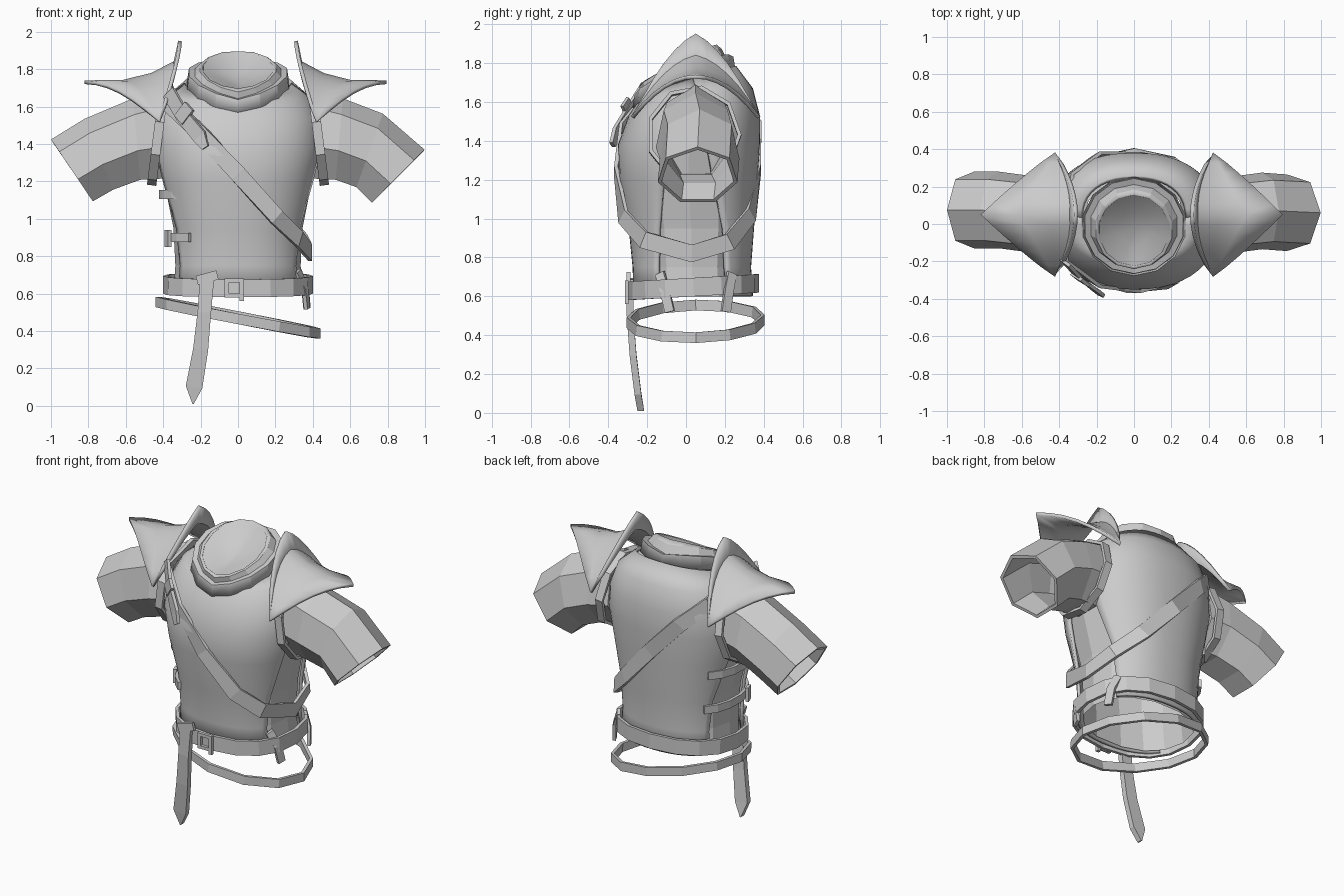
import bpy, bmesh, math
from mathutils import Vector

cube = bpy.data.objects.get("Cube")
if cube:
    bpy.data.objects.remove(cube)

grey = bpy.data.materials.new("plain_grey")
grey.use_nodes = True
grey.diffuse_color = (0.6, 0.6, 0.6, 1)
grey.node_tree.nodes["Principled BSDF"].inputs["Base Color"].default_value = (0.6, 0.6, 0.6, 1)


def make(name, rows, wrap=False, loop=False, smooth=0, thick=0):
    """Skin a grid of points; wrap closes each row, loop joins last row to first."""
    bm = bmesh.new()
    grid = [[bm.verts.new(p) for p in row] for row in rows]
    n, m = len(grid), len(grid[0])
    for i in range(n if loop else n - 1):
        for j in range(m if wrap else m - 1):
            a, b = grid[i], grid[(i + 1) % n]
            k = (j + 1) % m
            bm.faces.new((a[j], a[k], b[k], b[j]))
    if wrap and not loop and m == 4:
        bm.faces.new(grid[0])
        bm.faces.new(grid[-1])
    bmesh.ops.remove_doubles(bm, verts=bm.verts, dist=0.0005)
    bmesh.ops.recalc_face_normals(bm, faces=bm.faces)
    mesh = bpy.data.meshes.new(name)
    bm.to_mesh(mesh)
    bm.free()
    mesh.materials.append(grey)
    obj = bpy.data.objects.new(name, mesh)
    bpy.context.collection.objects.link(obj)
    if thick:
        mod = obj.modifiers.new("thickness", "SOLIDIFY")
        mod.thickness = thick
        mod.offset = 0
    if smooth:
        bpy.ops.object.select_all(action="DESELECT")
        obj.select_set(True)
        bpy.context.view_layer.objects.active = obj
        bpy.ops.object.shade_smooth_by_angle(angle=math.radians(smooth))
    return obj


def radial(p):
    return p - Vector((0, 0.03, min(p.z, 1.5)))


def forward(p):
    return Vector((0, -1, 0))


def ribbon(name, points, width, out=radial, closed=False, thick=0.02, taper=None):
    """Flat strap of box section following points, facing outwards."""
    pts = [Vector(p) for p in points]
    n, rows = len(pts), []
    for i, p in enumerate(pts):
        a = pts[(i - 1) % n] if closed else pts[max(i - 1, 0)]
        b = pts[(i + 1) % n] if closed else pts[min(i + 1, n - 1)]
        o = out(p).normalized()
        w = (b - a).cross(o).normalized() * width / 2
        if taper:
            w *= taper[i]
        o *= thick
        rows.append([p - w, p + w, p + w + o, p - w + o])
    return make(name, rows, wrap=True, loop=closed)


def oval(t, rx, front, back, z, slope=0, power=0.87):
    c, s = math.cos(t), math.sin(t)
    y = (front + back) / 2 + (back - front) / 2 * math.copysign(abs(s) ** power, s)
    return Vector((rx * math.copysign(abs(c) ** power, c), y, z + slope * y))


def circle(n):
    return [math.tau * i / n for i in range(n)]


# Torso sections: half width, front y, back y, height, slope, side gap in degrees
SECTIONS = [
    (.36, -.26, .335, .60, 0, 32),
    (.35, -.265, .325, .75, 0, 32),
    (.36, -.285, .34, .95, 0, 28),
    (.41, -.335, .36, 1.20, 0, 18),
    (.445, -.34, .37, 1.38, 0, 12),
    (.43, -.285, .37, 1.53, 0, 4),
    (.38, -.22, .335, 1.64, .08, 0),
    (.28, -.18, .25, 1.71, .28, 0),
]

# Cloth under the armour, faceted
make("shirt", [[oval(t, rx - .015, f + .025, b - .025, z, s) for t in circle(14)]
               for rx, f, b, z, s, g in SECTIONS], wrap=True)


# Smooth breast and back plates
def plate(name, start):
    rows = []
    for rx, f, b, z, s, gap in SECTIONS:
        lo, hi = start + gap, start + 180 - gap
        rows.append([oval(math.radians(lo + (hi - lo) * i / 20), rx, f, b, z, s)
                     for i in range(21)])
    make(name, rows, smooth=50, thick=.02)


plate("breastplate", 180)
plate("backplate", 0)

# Stepped collar: half width, front y, back y, height, slope, side lift
collar = []
for rx, f, b, z, s, lift in [(.275, -.27, .25, 1.668, .37, .04), (.265, -.26, .24, 1.735, .39, .05),
                             (.235, -.23, .21, 1.73, .4, .05), (.205, -.235, .18, 1.785, .46, .03),
                             (.19, -.225, .155, 1.81, .52, .01)]:
    row = []
    for t in circle(14):
        p = oval(t + math.pi / 2, rx, f, b, z, s, 1)
        p.z += lift * abs(math.sin(t))
        row.append(p)
    collar.append(row)
make("collar", collar, wrap=True, smooth=20, thick=.012)

# Sloping surface closing the neck, drawn to a point at the front
neck = []
for k in (1, .85, .5, .25, 0):
    row = []
    for p in collar[-1]:
        pinch = 1 - .45 * (max(0, -p.y) / .225) ** 2 * (k < 1)
        row.append(Vector((p.x * k * pinch, p.y * k - .02 * (1 - k),
                           p.z * k + 1.8 * (1 - k) - .05 * (1 - k * k))))
    neck.append(row)
make("neck_lining", neck, wrap=True, smooth=60)

# Paired shoulder plates, sleeves and armhole bands; the left sleeve droops more
LEFT_SLEEVE = [(.70, .07, 1.355, .35, .2, .21), (.85, .06, 1.22, 1, .2, .20)]
RIGHT_SLEEVE = [(.74, .075, 1.335, .4, .2, .205), (.882, .075, 1.25, .68, .2, .20)]
for side, s, tip, lower_sleeve in (("left", 1, .375, LEFT_SLEEVE), ("right", -1, .4, RIGHT_SLEEVE)):
    rows = []
    for i in range(13):
        t = -1 + i / 6
        a = abs(t)
        inner = Vector((.31 + .11 * t * t, .05 + .325 * t, 1.95 - .17 * a - .26 * t * t))
        outer = Vector((.42 + tip * (1 - a) ** .9, .05 + .325 * t, 1.73 - .21 * t * t))
        row = []
        for u, f in ((0, 0), (.05, .52), (.3, .82), (.6, .99), (1, 1)):
            p = inner.lerp(outer, u)
            p.z = inner.z + (outer.z - inner.z) * f
            p.x *= s
            row.append(p)
        rows.append(row)
    make(side + "_pauldron", rows, smooth=40, thick=.02)

    # Seven-sided sleeve, ridged on top and flat below
    rows = []
    for cx, cy, cz, lean, ry, rz in [(.40, .05, 1.44, 0, .18, .24),
                                     (.54, .05, 1.415, .08, .2, .22)] + lower_sleeve:
        up = Vector((lean, 0, 1)).normalized()
        rows.append([Vector(((cx + up.x * rz * math.sin(t)) * s, cy + ry * math.cos(t),
                             cz + up.z * rz * math.sin(t))) for t in (q + math.pi / 2 for q in circle(7))])
    make(side + "_sleeve", rows, wrap=True, thick=.02)

    mid = Vector((.43 * s, .04, 1.43))
    ribbon(side + "_armhole_band",
           [mid + Vector((-.03 * s * math.sin(t), .225 * math.cos(t), .235 * math.sin(t)))
            for t in circle(9)], .05, out=lambda p: p - mid, closed=True)

# Sash across the body from right shoulder to left waist
ribbon("sash", [(-.37, -.18, 1.62), (-.2, -.31, 1.46), (0, -.35, 1.24), (.2, -.315, 1.01),
                (.32, -.21, .89), (.375, .03, .82), (.34, .22, .88), (.2, .325, 1.02),
                (0, .365, 1.25), (-.2, .355, 1.47), (-.34, .25, 1.6), (-.37, .04, 1.68)],
       .09, closed=True)
ribbon("sash_end", [(-.36, -.2, 1.67), (-.29, -.275, 1.55), (-.2, -.345, 1.44), (-.17, -.37, 1.38)],
       .08, taper=(1, 1, 1, .5))
ribbon("sash_buckle", [(-.3, -.275, 1.585), (-.26, -.305, 1.54)], .1)

# Waist belt, loose hip belt and their fittings
ribbon("waist_belt", [oval(t, .38, -.28, .355, .645, .06) for t in circle(16)], .095, closed=True)
hip = []
for t in circle(12):
    p = oval(t, .42, -.285, .385, .47, .02, 1)
    p.z -= .2 * p.x
    hip.append(p)
ribbon("hip_belt", hip, .055, closed=True)

ribbon("belt_buckle_left", [(.02, -.295, .68), (.02, -.295, .56)], .022, out=forward)
ribbon("belt_buckle_right", [(-.06, -.295, .68), (-.06, -.295, .58)], .022, out=forward)
for z in (.67, .59):
    ribbon("belt_buckle_bar", [(-.06, -.295, z), (.02, -.295, z)], .02, out=forward)

ribbon("belt_knot", [(-.22, -.285, .67), (-.11, -.285, .70)], .05, out=forward)
ribbon("hanging_belt_end", [(-.165, -.27, .69), (-.18, -.27, .5), (-.2, -.255, .3),
                            (-.235, -.23, .1), (-.24, -.215, .01)],
       .085, out=forward, thick=.035, taper=(.9, .85, .95, 1.05, .08))

# Short tabs hanging at the left hip
for y0, y1 in ((-.13, -.08), (.23, .2)):
    ribbon("hip_tab", [(.31, y0, .72), (.35, (y0 + y1) / 2, .63), (.36, y1, .52)], .05)

# Small straps joining the plates at the right side
for z, rx in ((.9, .37), (1.13, .405)):
    ribbon("side_strap", [oval(math.radians(a), rx, -.29, .34, z) for a in range(140, 231, 15)], .05)
ribbon("side_buckle", [(-.365, -.1, .94), (-.365, -.1, .85)], .05)
